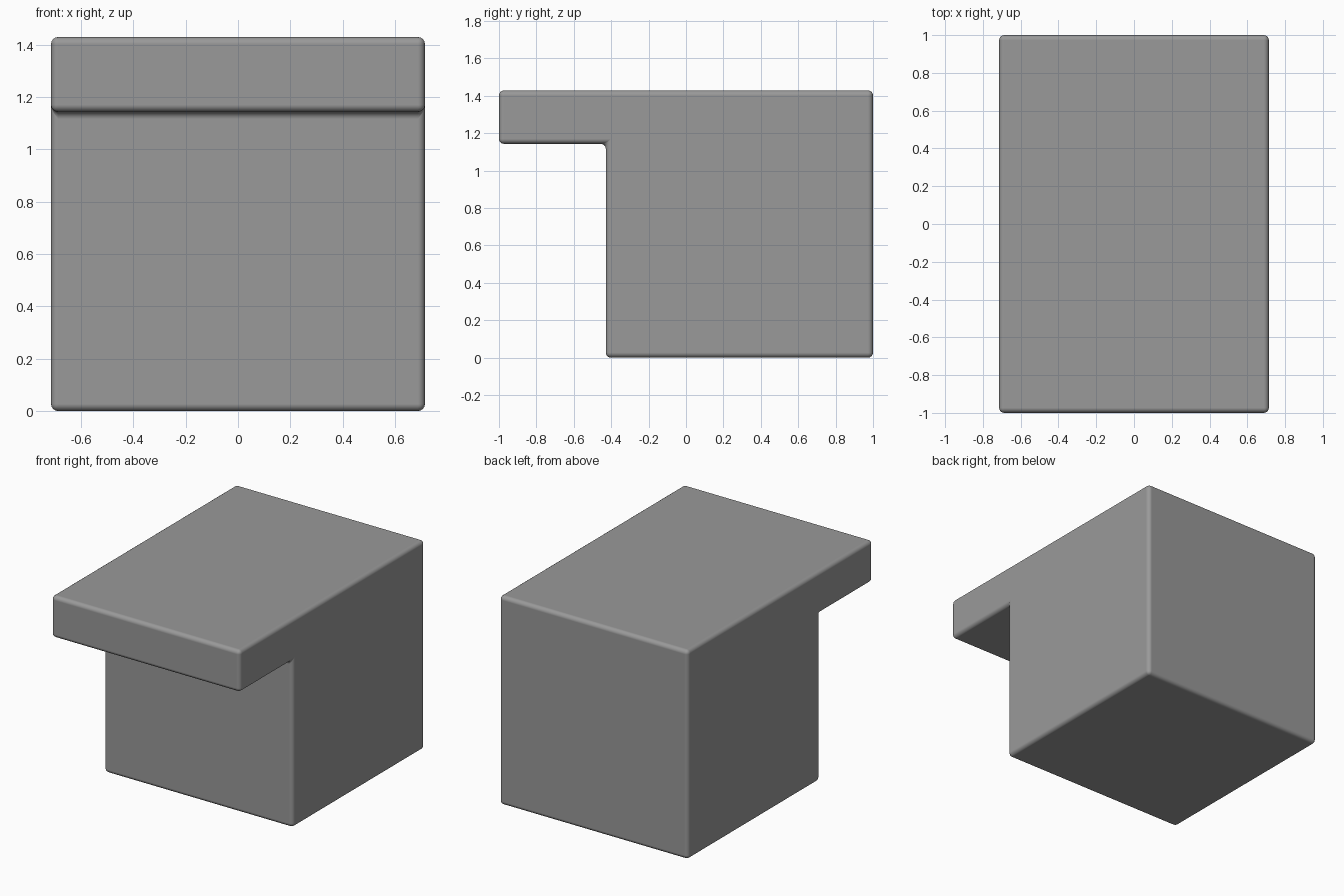
import bpy
import bmesh

if "Cube" in bpy.data.objects:
    bpy.data.objects.remove(bpy.data.objects["Cube"])

U = 2 / 7            # the block is laid out on a grid of 7 units along its length
HALF_WIDTH = 2.5 * U
BEVEL = 0.027

# Single grey colour
grey = bpy.data.materials.new("mid_grey")
grey.diffuse_color = (0.32, 0.32, 0.32, 1)
grey.use_nodes = True
grey.node_tree.nodes["Principled BSDF"].inputs["Base Color"].default_value = grey.diffuse_color

# Side profile (y, z): square body with a slab overhanging the front
profile = [(-1 + 2 * U, 0), (1, 0), (1, 5 * U), (-1, 5 * U),
           (-1, 4 * U), (-1 + 2 * U, 4 * U)]

# Extrude the profile across the width
bm = bmesh.new()
side = bm.faces.new([bm.verts.new((-HALF_WIDTH, y, z)) for y, z in profile])
ext = bmesh.ops.extrude_face_region(bm, geom=[side])
moved = [v for v in ext["geom"] if isinstance(v, bmesh.types.BMVert)]
bmesh.ops.translate(bm, verts=moved, vec=(2 * HALF_WIDTH, 0, 0))
bmesh.ops.recalc_face_normals(bm, faces=bm.faces)

mesh = bpy.data.meshes.new("overhang_block")
bm.to_mesh(mesh)
bm.free()
mesh.shade_smooth()
mesh.materials.append(grey)
block = bpy.data.objects.new("overhang_block", mesh)
bpy.context.collection.objects.link(block)

# Small rounded edges, including the inner corner
bevel = block.modifiers.new("rounded_edges", "BEVEL")
bevel.width = BEVEL
bevel.segments = 4
bevel.limit_method = 'ANGLE'
bevel.harden_normals = True
